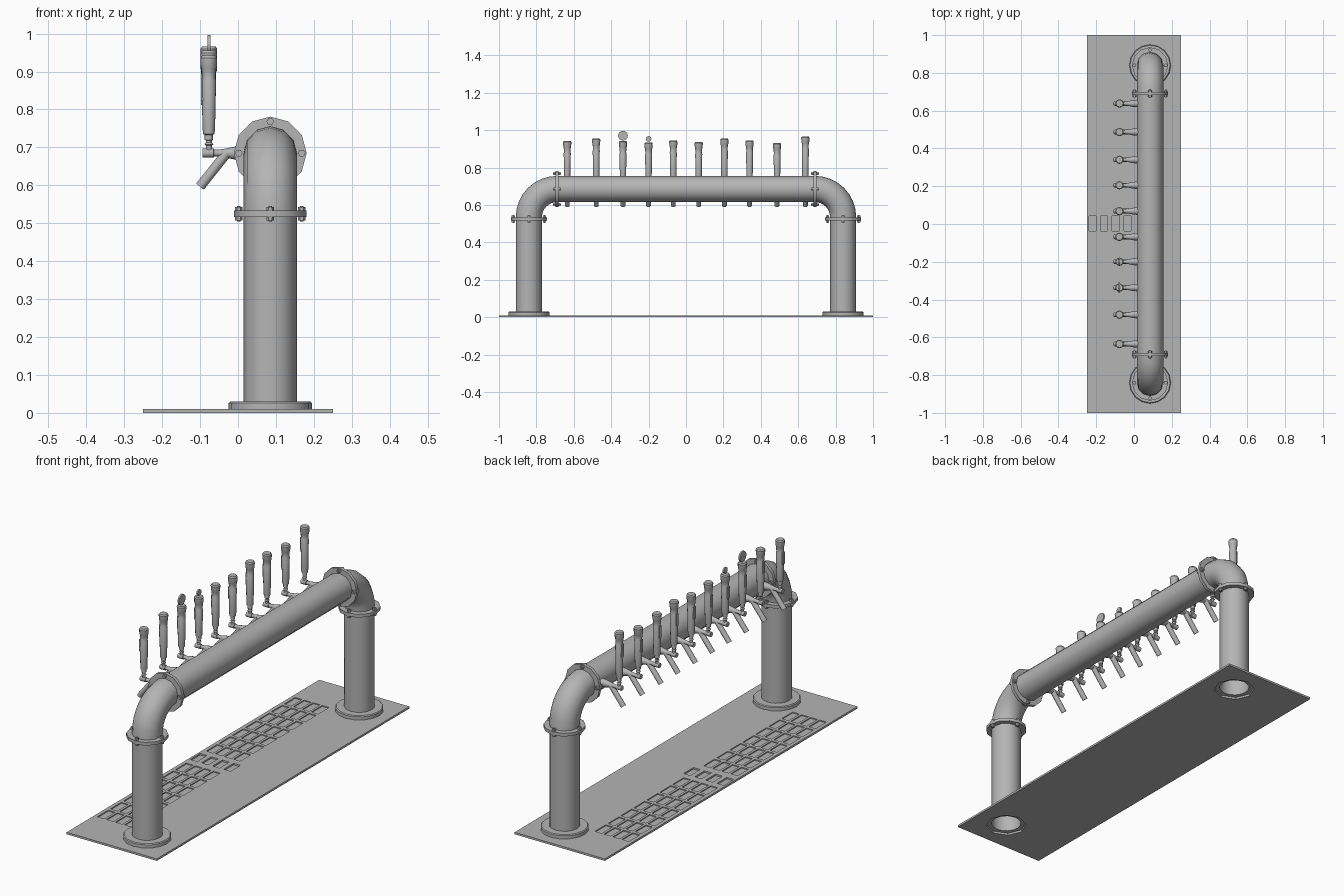
import bpy, bmesh, math
from mathutils import Vector, Matrix

if "Cube" in bpy.data.objects:
    bpy.data.objects.remove(bpy.data.objects["Cube"])

PIPE_X, PIPE_Z, R = 0.085, 0.685, 0.07
POST_Y, JOIN_Y, JOIN_Z = 0.84, 0.69, 0.525
BEND = POST_Y - JOIN_Y

steel = bpy.data.materials.new("dark_steel")
steel.diffuse_color = (0.46, 0.46, 0.46, 1)
steel.use_nodes = True
steel.node_tree.nodes["Principled BSDF"].inputs["Base Color"].default_value = steel.diffuse_color


def finish(name, bm, smooth=True):
    bmesh.ops.recalc_face_normals(bm, faces=bm.faces)
    me = bpy.data.meshes.new(name)
    bm.to_mesh(me)
    bm.free()
    me.materials.append(steel)
    ob = bpy.data.objects.new(name, me)
    bpy.context.collection.objects.link(ob)
    if smooth:
        bpy.ops.object.select_all(action='DESELECT')
        bpy.context.view_layer.objects.active = ob
        ob.select_set(True)
        bpy.ops.object.shade_smooth_by_angle(angle=math.radians(33))
    return ob


def lathe(bm, profile, origin, axis=(0, 0, 1), n=12, caps=True, closed=False):
    """Revolve (radius, height) points around an axis."""
    rot = Vector((0, 0, 1)).rotation_difference(Vector(axis)).to_matrix()
    o = Vector(origin)
    rings = []
    for r, h in profile:
        rings.append([bm.verts.new(o + rot @ Vector((
            r * math.cos(2 * math.pi * k / n), r * math.sin(2 * math.pi * k / n), h)))
            for k in range(n)])
    pairs = list(zip(rings, rings[1:]))
    if closed:
        pairs.append((rings[-1], rings[0]))
    for a, b in pairs:
        for k in range(n):
            j = (k + 1) % n
            bm.faces.new((a[k], a[j], b[j], b[k]))
    if caps and not closed:
        bm.faces.new(rings[0])
        bm.faces.new(rings[-1])


def box(bm, center, size):
    m = Matrix.Translation(center) @ Matrix.Diagonal((*size, 1))
    bmesh.ops.create_cube(bm, size=1, matrix=m)


# base plate with recessed drip grate and openings under the posts
bm = bmesh.new()
box(bm, (0, 0, 0.005), (0.5, 2, 0.01))
plate = finish("base_plate", bm, False)
bm = bmesh.new()
for i in range(4):
    box(bm, (-0.22 + 0.0617 * i, 0.003, 0.01), (0.038, 0.078, 0.016))
    for s in (-1, 1):
        for j in range(7):
            box(bm, (-0.212 + 0.05 * i, s * (0.122 + 0.103 * j), 0.01), (0.038, 0.086, 0.01))
for s in (-1, 1):
    lathe(bm, [(0.095, -0.02), (0.095, 0.03)], (PIPE_X, s * POST_Y, 0), n=8)
cutter = finish("grate_cutter", bm, False)
cutter.hide_render = True
mod = plate.modifiers.new("grate", 'BOOLEAN')
mod.operation, mod.solver, mod.object = 'DIFFERENCE', 'EXACT', cutter
bpy.context.view_layer.objects.active = plate
bpy.ops.object.modifier_apply(modifier="grate")
bpy.data.objects.remove(cutter)


def pipe_flange(name, origin, axis, u, v):
    # coupling disc with four through bolts
    bm = bmesh.new()
    lathe(bm, [(R, -0.008), (0.096, -0.008), (0.096, 0.008), (R, 0.008)],
          origin, axis, closed=True)
    for d in (u, v):
        for s in (-1, 1):
            p = Vector(origin) + Vector(d) * s * 0.083
            lathe(bm, [(0.005, -0.021), (0.005, -0.018), (0.01, -0.018), (0.01, 0.018),
                       (0.005, 0.018), (0.005, 0.021)], p, axis, n=6)
    finish(name, bm)


for s, side in ((-1, "near"), (1, "far")):
    y = s * POST_Y
    # upright post, open at the bottom
    bm = bmesh.new()
    lathe(bm, [(R, 0.01), (R, PIPE_Z - BEND)], (PIPE_X, y, 0), caps=False)
    finish(side + "_post", bm)
    # floor flange
    bm = bmesh.new()
    lathe(bm, [(R, 0.01), (0.11, 0.01), (0.11, 0.026), (0.106, 0.03), (R, 0.03)],
          (PIPE_X, y, 0), n=16, closed=True)
    finish(side + "_floor_flange", bm)
    # quarter-turn elbow
    bm = bmesh.new()
    ring = bmesh.ops.create_circle(bm, segments=12, radius=R, matrix=Matrix.Translation(
        (PIPE_X, y, PIPE_Z - BEND)) @ Matrix.Rotation(math.pi / 2, 4, 'Z'))
    bmesh.ops.spin(bm, geom=bm.edges[:], cent=(PIPE_X, s * JOIN_Y, PIPE_Z - BEND),
                   axis=(1, 0, 0), angle=s * math.pi / 2, steps=8)
    finish(side + "_elbow", bm)
    pipe_flange(side + "_post_coupling", (PIPE_X, y, JOIN_Z), (0, 0, 1), (1, 0, 0), (0, 1, 0))
    pipe_flange(side + "_bar_coupling", (PIPE_X, s * JOIN_Y, PIPE_Z), (0, 1, 0),
                (1, 0, 0), (0, 0, 1))

# horizontal pipe
bm = bmesh.new()
lathe(bm, [(R, -JOIN_Y), (R, JOIN_Y)], (PIPE_X, 0, PIPE_Z), (0, 1, 0), caps=False)
finish("cross_pipe", bm)

# taps: (y position, handle top height)
TAPS = [(-0.635, .942), (-0.48, .955), (-0.337, .942), (-0.2, .935), (-0.068, .945),
        (0.068, .937), (0.205, .955), (0.34, .945), (0.487, .932), (0.638, .966)]
HX = -0.077
for i, (y, top) in enumerate(TAPS, 1):
    # tap body, pivot block and slanted spout
    bm = bmesh.new()
    lathe(bm, [(0.02, 0), (0.018, 0.025), (0.011, 0.06), (0.009, 0.075), (0.009, 0.085),
               (0.012, 0.086), (0.012, 0.115)], (0.022, y, PIPE_Z), (-1, 0, 0))
    lathe(bm, [(0.013, 0), (0.013, 0.113)], (-0.03, y, PIPE_Z), (-0.62, 0, -0.78))
    finish(f"tap_{i}", bm)
    # handle stem, grip and cap
    bm = bmesh.new()
    lathe(bm, [(0.008, 0.69), (0.008, 0.705), (0.012, 0.708), (0.008, 0.713), (0.008, 0.718),
               (0.011, 0.72), (0.011, 0.733), (0.015, 0.735), (0.0165, 0.75), (0.019, top - 0.065),
               (0.017, top - 0.06), (0.019, top - 0.035), (0.021, top - 0.03),
               (0.022, top - 0.006), (0.018, top)], (HX, y, 0))
    box(bm, (HX - 0.018, y, top - 0.09), (0.005, 0.016, 0.06))
    finish(f"tap_handle_{i}", bm)

# round discs on two handles
for name, y, z, r in (("large_handle_disc", -0.337, 0.97, 0.026),
                      ("small_handle_disc", -0.2, 0.953, 0.015)):
    bm = bmesh.new()
    lathe(bm, [(r, -0.004), (r, 0.004)], (HX, y, z), (1, 0, 0), n=16)
    finish(name, bm)
